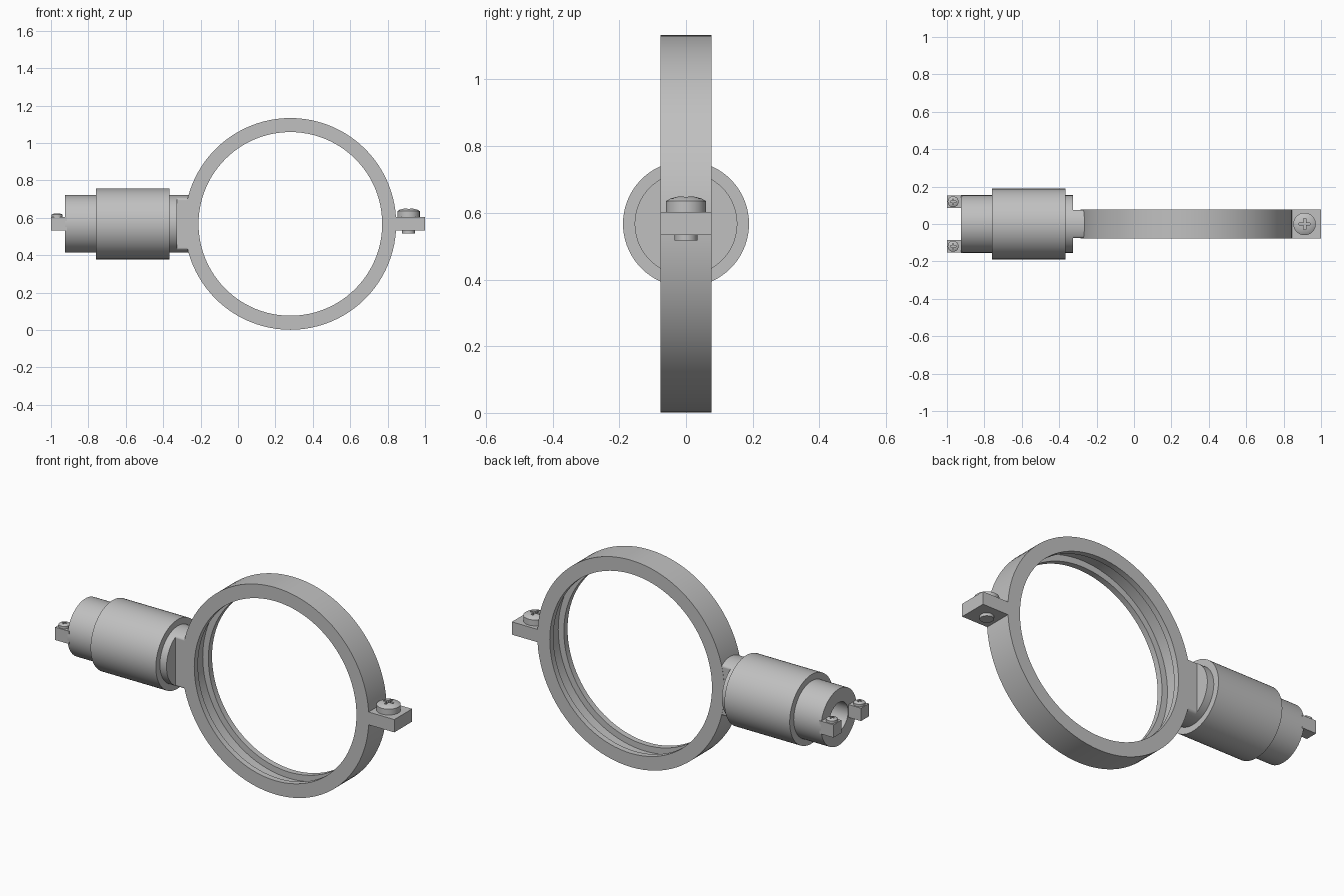
import bpy, bmesh
from math import cos, sin, tau, pi
from mathutils import Matrix, Vector

old = bpy.data.objects.get("Cube")
if old:
    bpy.data.objects.remove(old)

metal = bpy.data.materials.new("light_grey_metal")
metal.use_nodes = True
colour = (0.53, 0.53, 0.53, 1)
metal.diffuse_color = colour
metal.node_tree.nodes["Principled BSDF"].inputs["Base Color"].default_value = colour

RING_X, MID_Z = 0.28, 0.567
HALF_W = 0.077


def finish(name, bm, smooth=True):
    bmesh.ops.recalc_face_normals(bm, faces=bm.faces)
    mesh = bpy.data.meshes.new(name)
    bm.to_mesh(mesh)
    bm.free()
    mesh.materials.append(metal)
    obj = bpy.data.objects.new(name, mesh)
    bpy.context.collection.objects.link(obj)
    if smooth:
        bpy.ops.object.select_all(action="DESELECT")
        obj.select_set(True)
        bpy.context.view_layer.objects.active = obj
        bpy.ops.object.shade_smooth_by_angle(angle=pi / 6)
    return obj


def lathe(name, profile, axis, centre, closed=False, steps=72):
    """Spin (radius, distance along axis) points around an axis."""
    bm = bmesh.new()
    turn = Vector((0, 0, 1)).rotation_difference(Vector(axis)).to_matrix().to_4x4()
    place = Matrix.Translation(centre) @ turn
    rings = []
    for r, h in profile:
        count = steps if r > 0 else 1
        rings.append([bm.verts.new(place @ Vector((r * cos(tau * i / steps),
                                                   r * sin(tau * i / steps), h)))
                      for i in range(count)])
    pairs = list(zip(rings, rings[1:]))
    if closed:
        pairs.append((rings[-1], rings[0]))
    for a, b in pairs:
        for i in range(steps):
            j = (i + 1) % steps
            corners = [a[i % len(a)], a[j % len(a)], b[j % len(b)], b[i % len(b)]]
            bm.faces.new(list(dict.fromkeys(corners)))
    return finish(name, bm)


def box(name, low, high):
    bm = bmesh.new()
    bmesh.ops.create_cube(bm, size=1)
    low, high = Vector(low), Vector(high)
    scale = Matrix.Diagonal(high - low)
    for v in bm.verts:
        v.co = (low + high) / 2 + scale @ v.co
    return finish(name, bm, False)


def screw(name, x, y, z, radius, height, dome):
    """Domed screw head with a cross recess."""
    head = lathe(name, [(0, -0.002), (radius, -0.002), (radius, height),
                        (radius * 0.8, height + dome * 0.5),
                        (radius * 0.45, height + dome * 0.88), (0, height + dome)],
                 (0, 0, 1), (x, y, z), steps=40)
    long, thin = radius * 0.5, radius * 0.11
    for sx, sy in ((long, thin), (thin, long)):
        cutter = box("recess_cutter", (x - sx, y - sy, z + height * 0.6),
                     (x + sx, y + sy, z + height + dome * 2))
        cutter.hide_render = True
        mod = head.modifiers.new("recess", "BOOLEAN")
        mod.operation, mod.solver, mod.object = "DIFFERENCE", "EXACT", cutter
        bpy.context.view_layer.objects.active = head
        bpy.ops.object.modifier_apply(modifier=mod.name)
        bpy.data.objects.remove(cutter)


# Clamp ring with a groove around its inside
OUT, INN, DEEP, G = 0.566, 0.491, 0.525, 0.045
lathe("clamp_ring", [(OUT, -HALF_W), (OUT, HALF_W), (INN, HALF_W), (INN, G),
                     (DEEP, G), (DEEP, -G), (INN, -G), (INN, -HALF_W)],
      (0, 1, 0), (RING_X, 0, MID_Z), closed=True, steps=96)

# Stepped barrel, open socket at the outer end
lathe("barrel", [(0, -0.325), (0.154, -0.325), (0.154, -0.365), (0.189, -0.365),
                 (0.189, -0.76), (0.154, -0.76), (0.154, -0.925), (0.08, -0.925),
                 (0.08, -0.68), (0, -0.68)],
      (1, 0, 0), (0, 0, MID_Z))

# Flat-sided neck between barrel and ring
neck = lathe("neck", [(0, -0.335), (0.154, -0.335), (0.154, -0.265), (0, -0.265)],
             (1, 0, 0), (0, 0, MID_Z))
for v in neck.data.vertices:
    v.co.y = max(-HALF_W + 0.001, min(HALF_W - 0.001, v.co.y))
neck.data.update()

# Clamp tab with its bolt
box("clamp_tab", (0.835, -HALF_W, 0.533), (1, HALF_W, 0.603))
screw("clamp_bolt_head", 0.912, 0, 0.603, 0.06, 0.032, 0.015)
lathe("clamp_bolt_end", [(0, 0.517), (0.034, 0.517), (0.034, 0.56), (0, 0.56)],
      (0, 0, 1), (0.912, 0, 0), steps=40)

# Two wire terminals on the socket end
for side, s in (("front", -1), ("back", 1)):
    y = s * 0.119
    box(side + "_terminal", (-1, y - 0.034, 0.533), (-0.915, y + 0.034, 0.603))
    screw(side + "_terminal_screw", -0.967, y, 0.603, 0.029, 0.013, 0.008)
